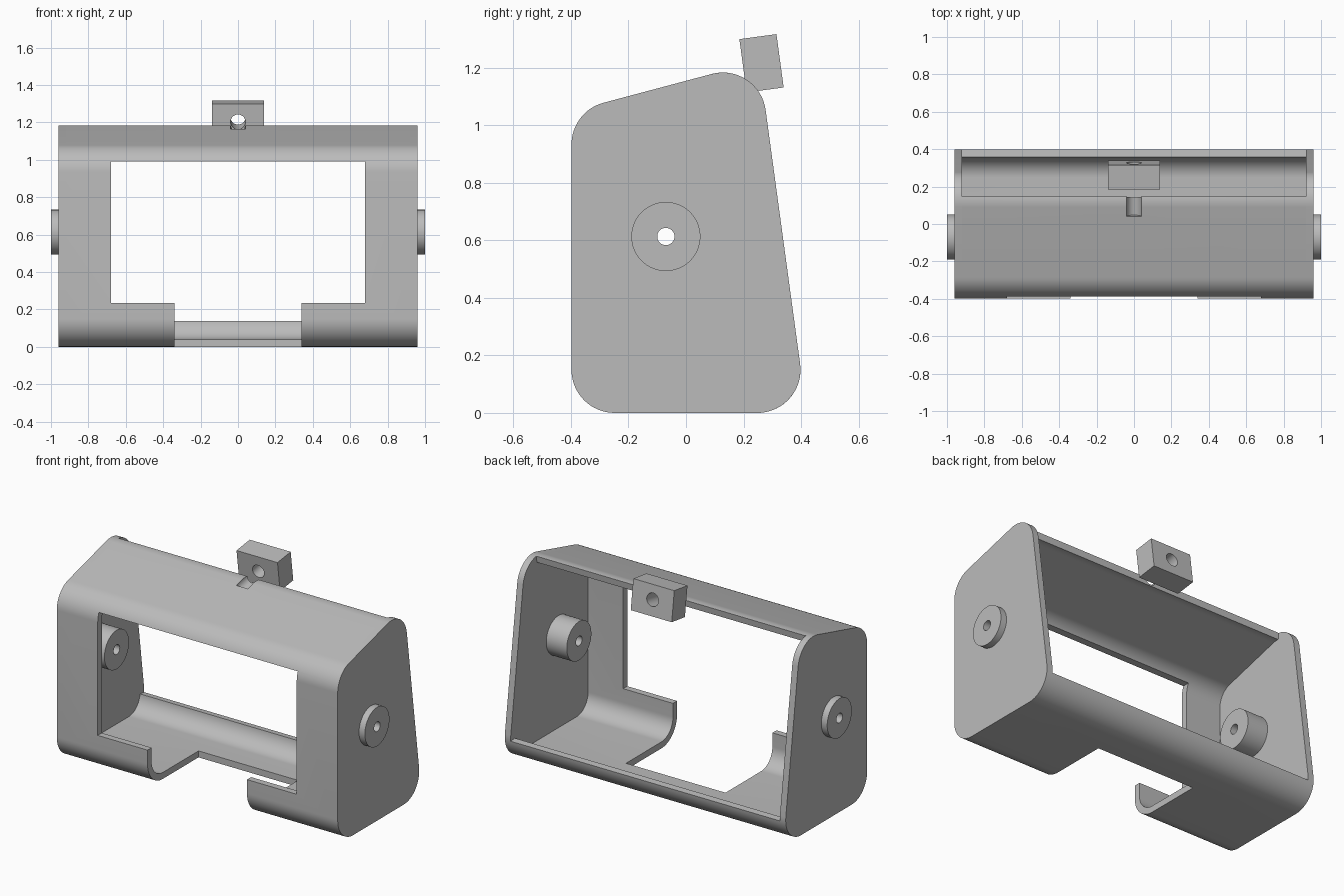
import bpy, bmesh, math
from mathutils import Vector, Matrix

cube = bpy.data.objects.get("Cube")
if cube:
    bpy.data.objects.remove(cube, do_unlink=True)

grey = bpy.data.materials.new("plain_grey")
grey.use_nodes = True
grey.diffuse_color = (0.5, 0.5, 0.5, 1)
grey.node_tree.nodes["Principled BSDF"].inputs["Base Color"].default_value = (0.5, 0.5, 0.5, 1)

RADIUS, WALL = 0.15, 0.04
INNER, OUTER = 0.92, 0.96          # faces of the side plates
TILT = math.radians(7.7)           # lean of the open back
# Corner centres (y, z): top back, top front, bottom front, bottom back
CORNERS = [(0.128, 1.033), (-0.248, 0.933), (-0.248, RADIUS), (0.248, RADIUS)]
BREAKS = [105, 180, 270]           # angles where one corner hands over to the next


def outline(radius, start, end, steps=16):
    """Rounded outline through the four corners, from one angle to another."""
    stops = [start] + BREAKS + [end]
    points = []
    for (y, z), a, b in zip(CORNERS, stops, stops[1:]):
        for i in range(steps + 1):
            t = math.radians(a + (b - a) * i / steps)
            points.append((y + radius * math.cos(t), z + radius * math.sin(t)))
    return points


def finish(name, bm, smooth=True):
    bmesh.ops.recalc_face_normals(bm, faces=bm.faces)
    mesh = bpy.data.meshes.new(name)
    bm.to_mesh(mesh)
    bm.free()
    mesh.materials.append(grey)
    obj = bpy.data.objects.new(name, mesh)
    bpy.context.collection.objects.link(obj)
    if smooth:
        shade(obj)
    return obj


def activate(obj):
    bpy.ops.object.select_all(action='DESELECT')
    obj.select_set(True)
    bpy.context.view_layer.objects.active = obj


def shade(obj):
    activate(obj)
    bpy.ops.object.shade_smooth_by_angle(angle=math.radians(30))


def extrude_profile(name, points, x0, x1):
    bm = bmesh.new()
    face = bm.faces.new([bm.verts.new((x0, y, z)) for y, z in points])
    new = bmesh.ops.extrude_face_region(bm, geom=[face])["geom"]
    bmesh.ops.translate(bm, vec=(x1 - x0, 0, 0),
                        verts=[v for v in new if isinstance(v, bmesh.types.BMVert)])
    return finish(name, bm)


def box(name, low, high, matrix=Matrix()):
    low, high = Vector(low), Vector(high)
    bm = bmesh.new()
    bmesh.ops.create_cube(bm, size=1)
    bmesh.ops.scale(bm, vec=high - low, verts=bm.verts)
    bmesh.ops.translate(bm, vec=(low + high) / 2, verts=bm.verts)
    bmesh.ops.transform(bm, matrix=matrix, verts=bm.verts)
    return finish(name, bm, smooth=False)


def cylinder(name, start, end, radius, sides=48):
    start, end = Vector(start), Vector(end)
    axis = end - start
    matrix = Matrix.Translation((start + end) / 2) @ axis.to_track_quat('Z', 'Y').to_matrix().to_4x4()
    bm = bmesh.new()
    bmesh.ops.create_cone(bm, cap_ends=True, segments=sides, radius1=radius,
                          radius2=radius, depth=axis.length, matrix=matrix)
    return finish(name, bm)


def boolean(obj, other, operation='DIFFERENCE', keep=False):
    activate(obj)
    mod = obj.modifiers.new("cut", 'BOOLEAN')
    mod.object, mod.operation, mod.solver = other, operation, 'EXACT'
    bpy.ops.object.modifier_apply(modifier=mod.name)
    if not keep:
        bpy.data.objects.remove(other, do_unlink=True)
    shade(obj)


# Wrapped shell, open at the back, with a rolled lip at the bottom
shell = extrude_profile(
    "shell",
    outline(RADIUS, 83, 354) + outline(RADIUS - WALL, 83, 354)[::-1],
    -INNER, INNER)
boolean(shell, box("window_cutter", (-0.68, -0.6, 0.235), (0.68, -0.2, 0.99)))
boolean(shell, box("floor_cutter", (-0.34, -0.6, -0.1), (0.34, 0.10, 0.3)))

# Side plates with a bored pivot boss through each
pivot_y, pivot_z = -0.07, 0.613
for side, label in ((1, "left"), (-1, "right")):
    full = outline(RADIUS, math.degrees(TILT), 360 + math.degrees(TILT))
    plate = extrude_profile(label + "_side_plate", full, side * INNER, side * OUTER)
    boss = cylinder(label + "_boss", (side * 0.78, pivot_y, pivot_z),
                    (side * 1.0, pivot_y, pivot_z), 0.12, 64)
    boolean(plate, boss, 'UNION')
    boolean(plate, cylinder("bore", (side * 0.7, pivot_y, pivot_z),
                            (side * 1.1, pivot_y, pivot_z), 0.03, 32))

# Latch block floating above the back edge, leaning with it
centre = Vector((0, 0.2625, 1.215))
lean = Matrix.Translation(centre) @ Matrix.Rotation(TILT, 4, 'X')
block = box("latch_block", (-0.14, -0.065, -0.0935), (0.14, 0.065, 0.0935), lean)

# Sloping drill hole through the block, which also grooves the shell top
slope = Vector((0, 1, 0.2))
drill = cylinder("drill", centre - 0.2225 * slope, centre + 0.2 * slope, 0.04, 32)
boolean(block, drill, keep=True)
boolean(shell, drill)
